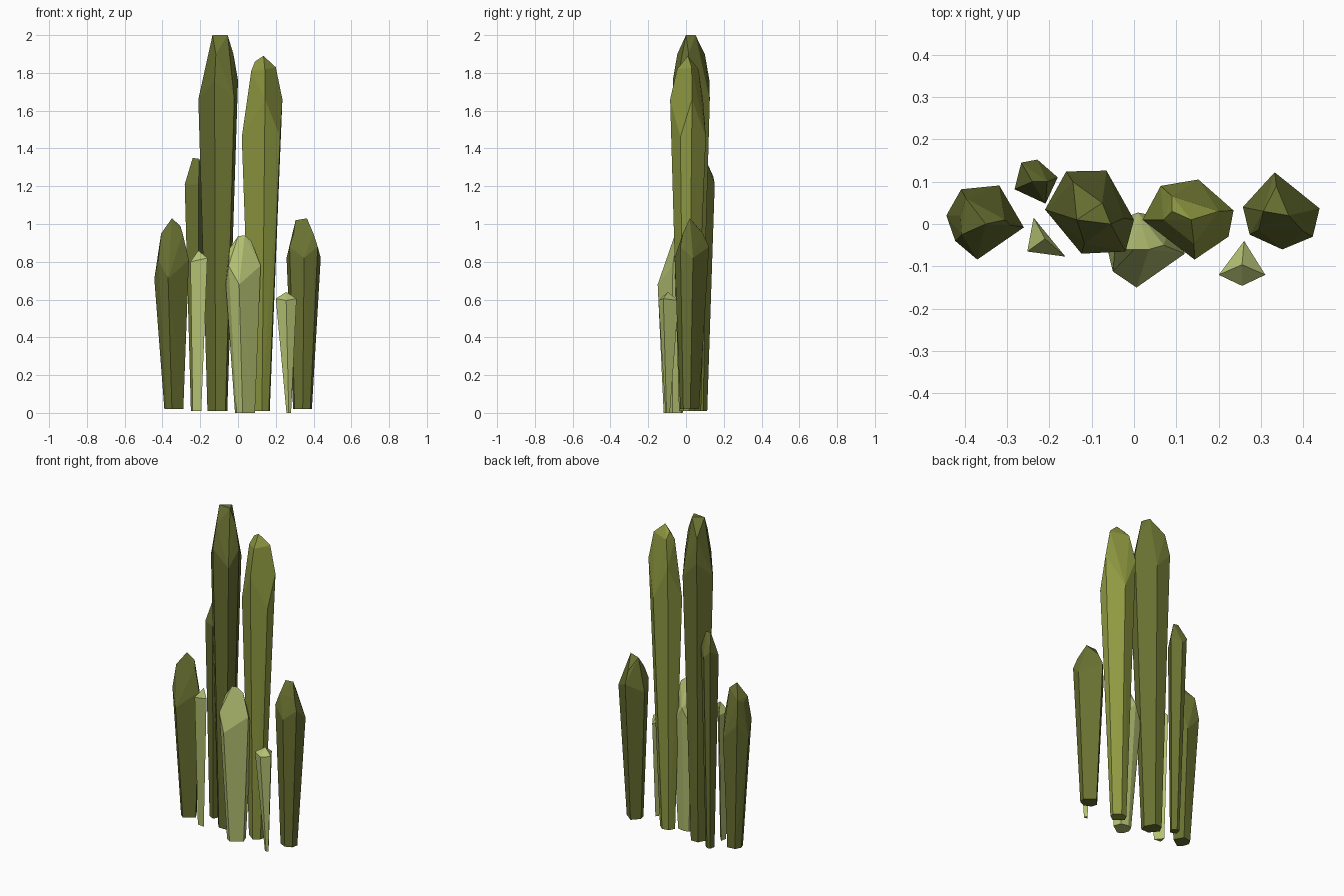
import bpy, bmesh
from mathutils import Vector

if "Cube" in bpy.data.objects:
    bpy.data.objects.remove(bpy.data.objects["Cube"])


def srgb(r, g, b):
    return tuple(((c / 255 + 0.055) / 1.055) ** 2.4 for c in (r, g, b)) + (1,)


def material(name, rgb):
    m = bpy.data.materials.new(name)
    m.diffuse_color = srgb(*rgb)
    m.use_nodes = True
    m.node_tree.nodes["Principled BSDF"].inputs["Base Color"].default_value = m.diffuse_color
    return m


dark = material("dark olive", (105, 113, 49))
olive = material("yellow olive", (143, 153, 65))
light = material("pale green", (180, 192, 114))


def column(name, mat, outline, shoulder, stagger, base, base_z, apex, crown=None):
    """Faceted column: tapered foot, wide staggered shoulder, small crown, tip.
    base = (x, y, scale); apex = list of tip points; crown = (scale, z)."""
    bm = bmesh.new()
    n = len(outline)
    c = sum((Vector(p) for p in outline), Vector((0, 0))) / n
    for i, p in enumerate(outline):
        d = Vector(p) - c
        z = shoulder + (stagger if i % 2 else -stagger)
        bm.verts.new((p[0], p[1], z))
        bm.verts.new((base[0] + d.x * base[2], base[1] + d.y * base[2], base_z))
        if crown and i % 2:
            bm.verts.new((c.x + d.x * crown[0], c.y + d.y * crown[0], crown[1]))
    for p in apex:
        bm.verts.new(p)
    hull = bmesh.ops.convex_hull(bm, input=bm.verts)
    bmesh.ops.delete(bm, geom=[v for v in bm.verts if not v.link_faces], context='VERTS')
    bmesh.ops.recalc_face_normals(bm, faces=bm.faces)
    me = bpy.data.meshes.new(name)
    bm.to_mesh(me)
    bm.free()
    me.materials.append(mat)
    ob = bpy.data.objects.new(name, me)
    bpy.context.collection.objects.link(ob)


# Two tall central columns
column("tall_column", dark,
       [(-.21, .034), (-.16, .124), (-.065, .126), (0, .01), (-.02, -.065), (-.124, -.07)],
       1.71, .05, (-.105, .03, .5), .01,
       [(-.135, .01, 2), (-.055, 0, 2), (-.075, .05, 2)], (.75, 1.9))
column("second_column", olive,
       [(.02, .01), (.063, .09), (.152, .105), (.235, .032), (.223, -.03), (.143, -.084)],
       1.56, .1, (.125, .01, .45), .01,
       [(.135, .01, 1.89), (.2, .03, 1.83), (.07, .01, 1.81), (.09, .03, 1.86)], (.65, 1.82))

# Side columns
column("left_column", dark,
       [(-.443, .02), (-.408, .082), (-.318, .091), (-.26, -.008), (-.37, -.084), (-.422, -.04)],
       .76, .05, (-.35, .01, .55), .02,
       [(-.35, 0, 1.03), (-.305, .01, .99), (-.41, .02, .93)], (.7, .95))
column("right_column", dark,
       [(.257, .04), (.332, .122), (.438, .037), (.422, -.03), (.35, -.06), (.273, -.025)],
       .85, .03, (.34, .01, .55), .02,
       [(.305, .03, 1.02), (.365, .02, 1.03)], (.7, .95))

# Slim column at the back
column("back_column", dark,
       [(-.282, .082), (-.266, .145), (-.228, .152), (-.18, .11), (-.209, .048)],
       1.23, .02, (-.225, .09, .5), .01,
       [(-.24, .1, 1.35), (-.205, .1, 1.345)])

# Young pale shoots in front
column("front_shoot", light,
       [(-.065, -.05), (-.05, -.112), (.006, -.15), (.12, -.07), (.09, .01), (.01, .027), (-.04, .01)],
       .73, .05, (.027, -.06, .57), 0,
       [(.0, -.06, .935), (.035, -.06, .94), (.07, -.05, .91), (-.045, -.06, .87)])
column("left_shoot", light,
       [(-.237, .015), (-.162, -.077), (-.252, -.065)],
       .81, .01, (-.222, -.04, .5), .01, [(-.21, -.035, .86)])
column("right_shoot", light,
       [(.26, -.04), (.31, -.12), (.255, -.146), (.2, -.12)],
       .6, .005, (.269, -.1, .22), 0, [(.255, -.096, .64)])
